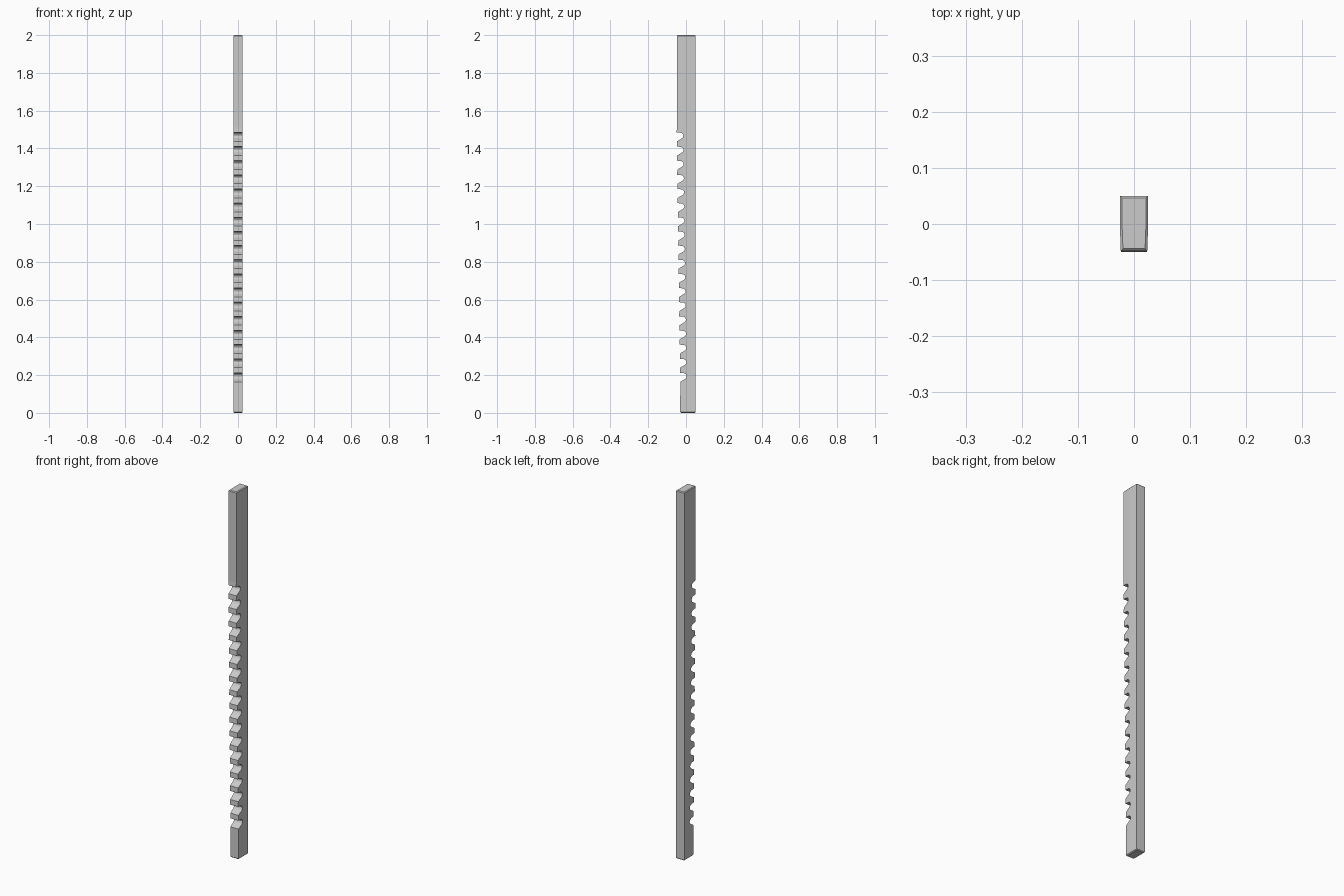
import bpy, bmesh, math

if "Cube" in bpy.data.objects:
    bpy.data.objects.remove(bpy.data.objects["Cube"])

HALF_W, BACK = 0.025, 0.05
TEETH, PITCH, TOP_EDGE = 18, 0.0749, 1.485
CHAMFER = 0.004

# Side profile (y, z): plain shank, then teeth stepping inward toward the bottom
profile = [(BACK, 0), (BACK, 2), (-0.048, 2), (-0.048, 1.51)]
# one tooth gap: (inward distance from cutting edge, drop in z)
gullet = [(0, 0), (0.022, -0.002), (0.029, -0.005), (0.034, -0.011),
          (0.036, -0.018), (0.034, -0.025), (0.029, -0.031), (0.002, -0.047)]
for i in range(TEETH):
    tip = -0.050 + 0.018 * i / (TEETH - 1)
    z = TOP_EDGE - PITCH * i
    profile += [(tip + d, z + h) for d, h in gullet]
profile.append((-0.031, 0))

# Extrude the profile across the width
bm = bmesh.new()
face = bm.faces.new([bm.verts.new((-HALF_W, y, z)) for y, z in profile])
ext = bmesh.ops.extrude_face_region(bm, geom=[face])
for v in ext["geom"]:
    if isinstance(v, bmesh.types.BMVert):
        v.co.x = HALF_W
bmesh.ops.recalc_face_normals(bm, faces=bm.faces[:])

# Chamfer both end faces
for end in (0, 2):
    edges = [e for e in bm.edges if all(abs(v.co.z - end) < 1e-5 for v in e.verts)]
    bmesh.ops.bevel(bm, geom=edges, offset=CHAMFER, segments=1, affect='EDGES', profile=0.5)

# Slight side relief toward the toothed front
bmesh.ops.bisect_plane(bm, geom=bm.verts[:] + bm.edges[:] + bm.faces[:],
                       plane_co=(0, -0.008, 0), plane_no=(0, 1, 0))
for v in bm.verts:
    if v.co.y < -0.008:
        v.co.x -= math.copysign(0.0015 * (-0.008 - v.co.y) / 0.042, v.co.x)

mesh = bpy.data.meshes.new("toothed_bar")
bm.to_mesh(mesh)
bm.free()
bar = bpy.data.objects.new("toothed_bar", mesh)
bpy.context.collection.objects.link(bar)
